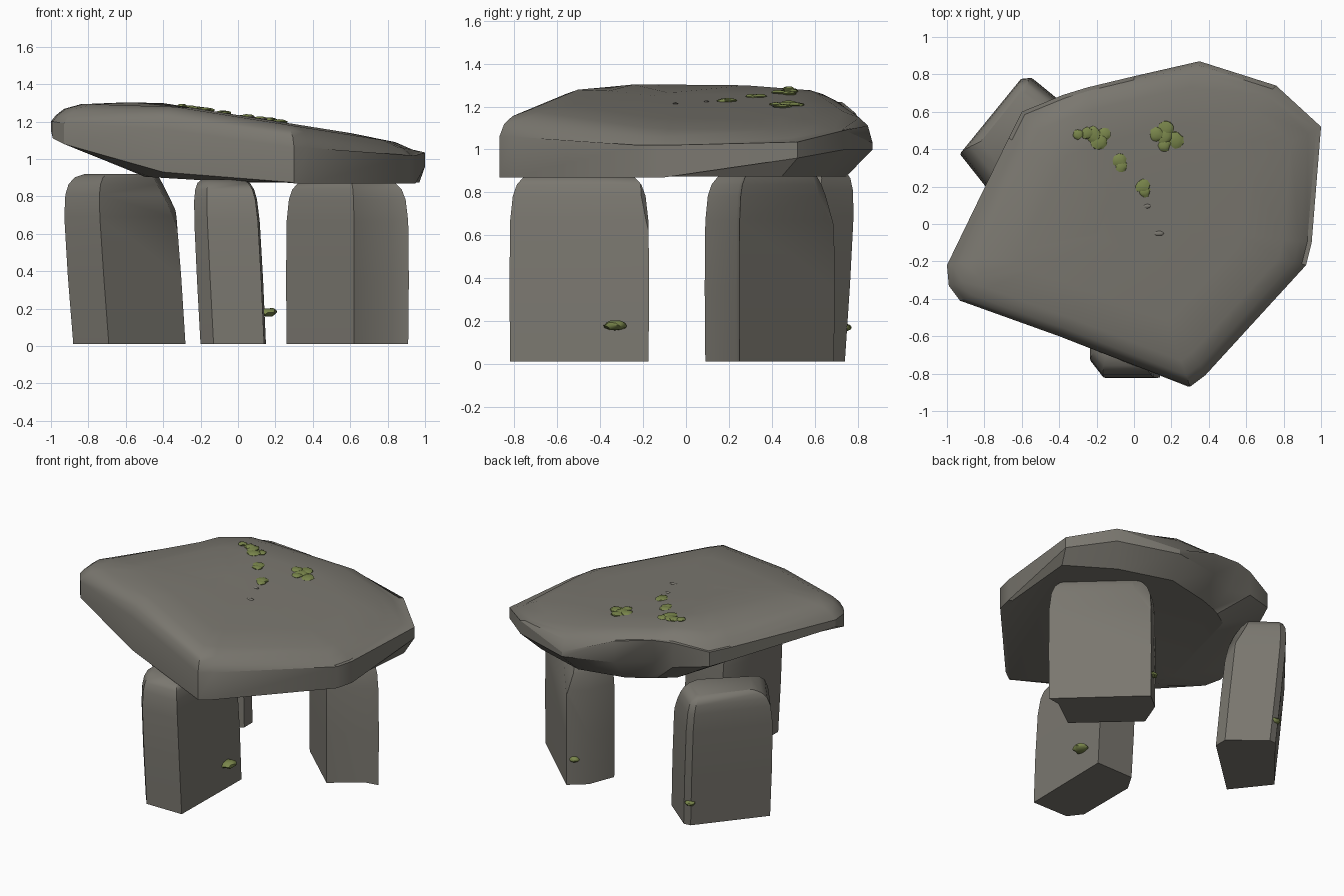
import bpy
import bmesh
import random
from mathutils import Vector

random.seed(4)
cube = bpy.data.objects.get("Cube")
if cube:
    bpy.data.objects.remove(cube)


def make_material(name, colour):
    mat = bpy.data.materials.new(name)
    mat.use_nodes = True
    mat.diffuse_color = colour
    bsdf = mat.node_tree.nodes["Principled BSDF"]
    bsdf.inputs["Base Color"].default_value = colour
    bsdf.inputs["Roughness"].default_value = 0.9
    return mat


STONE = make_material("grey stone", (0.195, 0.185, 0.16, 1))
MOSS = make_material("green moss", (0.19, 0.235, 0.07, 1))


def loft(bm, rings):
    """Skin a stack of equal-length rings and close both ends."""
    loops = [[bm.verts.new(p) for p in ring] for ring in rings]
    for low, high in zip(loops, loops[1:]):
        for i in range(len(low)):
            j = (i + 1) % len(low)
            bm.faces.new((low[i], low[j], high[j], high[i]))
    bm.faces.new(loops[0][::-1])
    bm.faces.new(loops[-1])


def finish(name, bm, material, angle=0.6):
    bmesh.ops.recalc_face_normals(bm, faces=bm.faces[:])
    mesh = bpy.data.meshes.new(name)
    bm.to_mesh(mesh)
    bm.free()
    mesh.materials.append(material)
    obj = bpy.data.objects.new(name, mesh)
    bpy.context.collection.objects.link(obj)
    bpy.ops.object.select_all(action="DESELECT")
    obj.select_set(True)
    bpy.context.view_layer.objects.active = obj
    bpy.ops.object.shade_smooth_by_angle(angle=angle)


def upright(name, footprint, height, lean, cuts):
    """Standing stone: footprint lofted upward, leaning, with a rounded head."""
    middle = sum((Vector(p) for p in footprint), Vector((0, 0))) / len(footprint)
    rings = []
    for level, size in ((0.012, 1), (0.4, 1.01), (0.75, 1), (0.88, 0.96),
                        (0.94, 0.9), (0.98, 0.8), (1, 0.64)):
        ring = []
        for p in footprint:
            q = middle + (Vector(p) - middle) * size + Vector(lean) * level
            ring.append((q.x, q.y, height * level))
        rings.append(ring)
    bm = bmesh.new()
    loft(bm, rings)
    # Slanting breaks sliced off the block
    for point, normal in cuts:
        cut = bmesh.ops.bisect_plane(
            bm, geom=bm.verts[:] + bm.edges[:] + bm.faces[:],
            plane_co=point, plane_no=normal, clear_outer=True)
        edges = [e for e in cut["geom_cut"] if isinstance(e, bmesh.types.BMEdge)]
        bmesh.ops.holes_fill(bm, edges=edges)
    finish(name, bm, STONE)


# Three supporting stones
upright("right_upright",
        [(-0.88, 0.33), (-0.69, 0.09), (-0.28, 0.47),
         (-0.28, 0.56), (-0.5, 0.74), (-0.55, 0.735)],
        0.92, (-0.065, 0.055),
        [((-0.285, 0.5, 0.5), (0.85, -0.2, 0.28)),
         ((-0.35, 0.5, 0.72), (0.8, -0.15, 0.42))])
upright("front_upright",
        [(-0.2, -0.73), (-0.13, -0.82), (0.14, -0.82), (0.15, -0.175),
         (-0.13, -0.18), (-0.2, -0.3)],
        0.89, (-0.045, 0),
        [((0.12, -0.175, 0.62), (0.5, 0.6, 0.18))])
upright("left_upright",
        [(0.26, 0.42), (0.62, 0.09), (0.82, 0.235), (0.91, 0.25),
         (0.44, 0.69), (0.33, 0.6)],
        0.89, (0, 0),
        [((0.44, 0.69, 0.64), (0.2, 0.6, 0.2))])


# Capstone: rim points with the heights of the lower and upper edge
RIM = [(-1, -0.22, 1.15, 1.2), (-0.99, -0.33, 1.11, 1.2), (-0.93, -0.41, 1.08, 1.19),
       (-0.4, -0.6, 0.93, 1.16), (0.3, -0.87, 0.87, 1.06), (0.38, -0.81, 0.87, 1.06),
       (0.92, -0.22, 0.87, 1.02), (0.95, -0.1, 0.87, 1.02), (1, 0.52, 0.96, 1.035),
       (0.76, 0.74, 1, 1.09), (0.35, 0.87, 1, 1.03), (0, 0.79, 1.02, 1.17),
       (-0.25, 0.73, 1.04, 1.22), (-0.38, 0.69, 1.05, 1.22), (-0.6, 0.6, 1.08, 1.18),
       (-0.67, 0.46, 1.09, 1.18)]


def top_height(x, y):
    """Tilted top with a level crown and a drooping back corner."""
    droop = 0.5 * max(0, -x - 0.4) * max(0, y)
    return min(1.303, 1.235 - 0.16 * x) - droop


def top_ring(size, drop):
    return [(x * size, y * size, max(high, top_height(x * size, y * size) - drop))
            for x, y, low, high in RIM]


# Underside draws in beneath the raised end and the back
under = []
for x, y, low, high in RIM:
    inset = 0.5 if x < 0 else 0.88 if y > 0.6 else 0.97
    under.append((x * inset, y * (0.86 if y > 0 else 1), 0.875 - 0.03 * x * (x < 0)))
lower = [(x, y, low) for x, y, low, high in RIM]
# Chipped notch in the back rim
lower[12] = (-0.23, 0.66, 1.04)
upper = [(x, y, high) for x, y, low, high in RIM]
bm = bmesh.new()
loft(bm, [under, lower, upper, top_ring(0.975, 0.07), top_ring(0.93, 0.035),
          top_ring(0.84, 0.01), top_ring(0.6, 0), top_ring(0.2, 0)])
finish("capstone", bm, STONE, 0.5)


def blob(bm, centre, size):
    made = bmesh.ops.create_icosphere(bm, subdivisions=2, radius=1)["verts"]
    for v in made:
        v.co = Vector(centre) + v.co * Vector(size) * random.uniform(0.85, 1.1)


# Moss cushions on top of the capstone
bm = bmesh.new()
for x, y, r in ((-0.3, 0.48, 0.028), (-0.25, 0.485, 0.035), (-0.22, 0.48, 0.045),
                (-0.19, 0.44, 0.045), (-0.16, 0.48, 0.035), (0.12, 0.48, 0.04),
                (0.17, 0.51, 0.045), (0.16, 0.47, 0.045), (0.16, 0.42, 0.035),
                (0.22, 0.45, 0.045), (-0.08, 0.34, 0.038), (-0.07, 0.31, 0.035),
                (0.045, 0.2, 0.04), (0.055, 0.175, 0.033)):
    blob(bm, (x, y, top_height(x, y)), (r, r, 0.012))
finish("capstone_moss", bm, MOSS)

# Moss tufts near the foot of each upright
bm = bmesh.new()
for spot, size in (((0.16, -0.33, 0.18), (0.05, 0.055, 0.025)),
                   ((-0.55, 0.735, 0.17), (0.035, 0.035, 0.02)),
                   ((0.4, 0.66, 0.19), (0.035, 0.03, 0.018))):
    blob(bm, spot, size)
finish("upright_moss", bm, MOSS)

# Small stone chips lying on the capstone
bm = bmesh.new()
for x, y, r in ((0.07, 0.095, 0.022), (0.13, -0.05, 0.03)):
    blob(bm, (x, y, top_height(x, y)), (r, 0.012, 0.006))
finish("stone_chips", bm, STONE)
